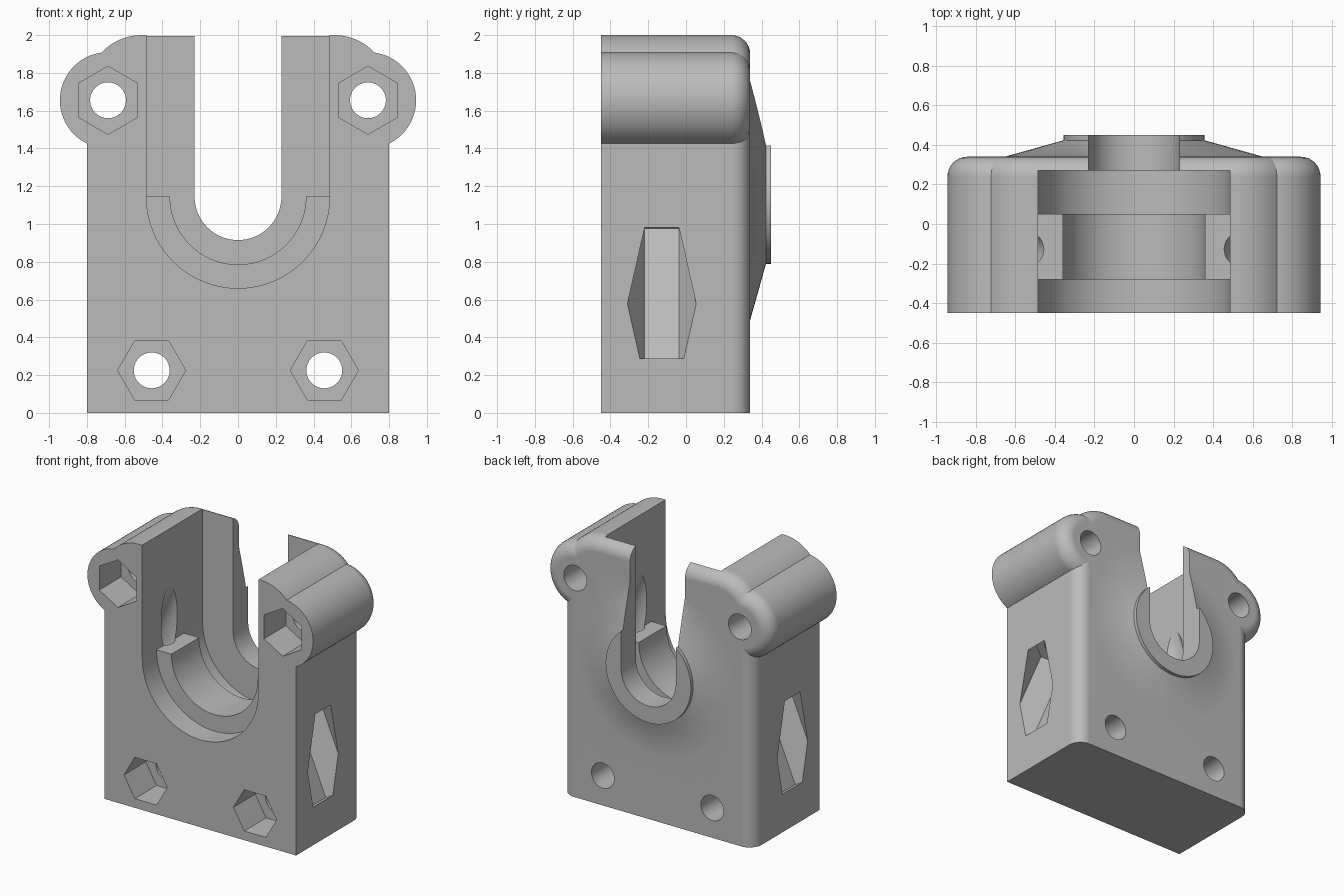
import bpy, bmesh, math
from mathutils import Matrix, Vector

cube = bpy.data.objects.get("Cube")
if cube:
    bpy.data.objects.remove(cube)

FRONT, BACK = -0.45, 0.34      # main block faces
AXIS_Z = 1.145                 # height of the bore axis

grey = bpy.data.materials.new("plain_grey")
grey.use_nodes = True
grey.diffuse_color = (0.5, 0.5, 0.5, 1)
grey.node_tree.nodes["Principled BSDF"].inputs["Base Color"].default_value = (0.5, 0.5, 0.5, 1)


def frame(origin, u=(1, 0, 0), v=(0, 0, 1), w=(0, 1, 0)):
    m = Matrix((u, v, w)).transposed().to_4x4()
    m.translation = Vector(origin)
    return m


def arc(r, a0, a1, n, cx=0, cz=0):
    angles = [math.radians(a0 + (a1 - a0) * i / n) for i in range(n + 1)]
    return [(cx + r * math.cos(a), cz + r * math.sin(a)) for a in angles]


def ngon(r, n, start=0):
    return arc(r, start, start + 360, n)[:-1]


def prism(name, pts, d0, d1, at, taper=1.0, round_back=0.0):
    """Extrude a profile along the frame's depth, optionally rounding the far rim."""
    bm = bmesh.new()
    near = [bm.verts.new(at @ Vector((a, b, d0))) for a, b in pts]
    far = [bm.verts.new(at @ Vector((a * taper, b * taper, d1))) for a, b in pts]
    bm.faces.new(near)
    rim = bm.faces.new(far)
    for i in range(len(pts)):
        j = (i + 1) % len(pts)
        bm.faces.new((near[i], near[j], far[j], far[i]))
    bmesh.ops.recalc_face_normals(bm, faces=bm.faces[:])
    if round_back:
        # the edge resting on the ground stays sharp
        edges = [e for e in rim.edges if max(v.co.z for v in e.verts) > 0.001]
        bmesh.ops.bevel(bm, geom=edges, offset=round_back, segments=8,
                        profile=0.5, affect='EDGES', clamp_overlap=False)
    mesh = bpy.data.meshes.new(name)
    bm.to_mesh(mesh)
    bm.free()
    mesh.materials.append(grey)
    obj = bpy.data.objects.new(name, mesh)
    bpy.context.collection.objects.link(obj)
    return obj


def combine(target, tool, operation):
    mod = target.modifiers.new(tool.name, 'BOOLEAN')
    mod.object, mod.operation, mod.solver = tool, operation, 'EXACT'
    bpy.context.view_layer.objects.active = target
    bpy.ops.object.modifier_apply(modifier=mod.name)
    bpy.data.objects.remove(tool)


def slot(r):
    """U-shaped profile open at the top."""
    return arc(r, 180, 360, 48) + [(r, 1.2), (-r, 1.2)]


# Main block with rounded shoulders and rounded rear rim
R = 0.29
outline = ([(-0.8, 0), (0.8, 0)] + arc(R, 0, 90, 20, 0.8 - R, 2 - R)
           + arc(R, 90, 180, 20, R - 0.8, 2 - R))
body = prism("bearing_bracket", outline, FRONT, BACK, frame((0, 0, 0)), round_back=0.1)

# Screw ears
EAR_X, EAR_Z = 0.688, 1.655
for s in (-1, 1):
    ear = prism("ear", ngon(0.255, 64), FRONT, BACK, frame((s * EAR_X, 0, EAR_Z)), round_back=0.1)
    combine(body, ear, 'UNION')

# Conical boss and end ring on the back
bore = frame((0, 0, AXIS_Z))
combine(body, prism("boss_cone", ngon(0.724, 96), 0.32, 0.425, bore, taper=0.35 / 0.724), 'UNION')
combine(body, prism("boss_ring", ngon(0.356, 96), 0.38, 0.45, bore), 'UNION')

# Bearing pocket, rear slot and the half collar inside the pocket
combine(body, prism("pocket", slot(0.485), -0.6, 0.27, bore), 'DIFFERENCE')
combine(body, prism("rear_slot", slot(0.23), 0.2, 0.6, bore), 'DIFFERENCE')
collar = arc(0.36, 180, 360, 48) + arc(0.51, 360, 180, 48)
combine(body, prism("collar", collar, -0.28, 0.05, bore), 'UNION')

# Mounting holes with hexagonal nut recesses on the front
for s in (-1, 1):
    for x, z, start in ((EAR_X, EAR_Z, 30), (0.457, 0.225, 0)):
        at = frame((s * x, 0, z))
        combine(body, prism("nut_recess", ngon(0.18, 6, start), -0.6, FRONT + 0.26, at), 'DIFFERENCE')
        combine(body, prism("bolt_hole", ngon(0.095, 40), -0.3, 0.6, at), 'DIFFERENCE')

# Slanted clamp screw channels from each side up into the pocket
tilt = math.radians(23)
sn, cs = math.sin(tilt), math.cos(tilt)
for s in (-1, 1):
    at = frame((s * 0.8, -0.128, 0.577), (0, 1, 0), (s * cs, 0, sn), (-s * sn, 0, cs))
    combine(body, prism("clamp_nut_recess", ngon(0.182, 6), -0.267, 0.5, at), 'DIFFERENCE')
    combine(body, prism("clamp_screw_hole", ngon(0.095, 40), 0.4, 1.1, at), 'DIFFERENCE')

# Smooth curved walls, crisp edges
bpy.ops.object.select_all(action='DESELECT')
body.select_set(True)
bpy.context.view_layer.objects.active = body
bpy.ops.object.shade_smooth_by_angle(angle=math.radians(25))
weighted = body.modifiers.new("weighted_normals", 'WEIGHTED_NORMAL')
weighted.keep_sharp = True
